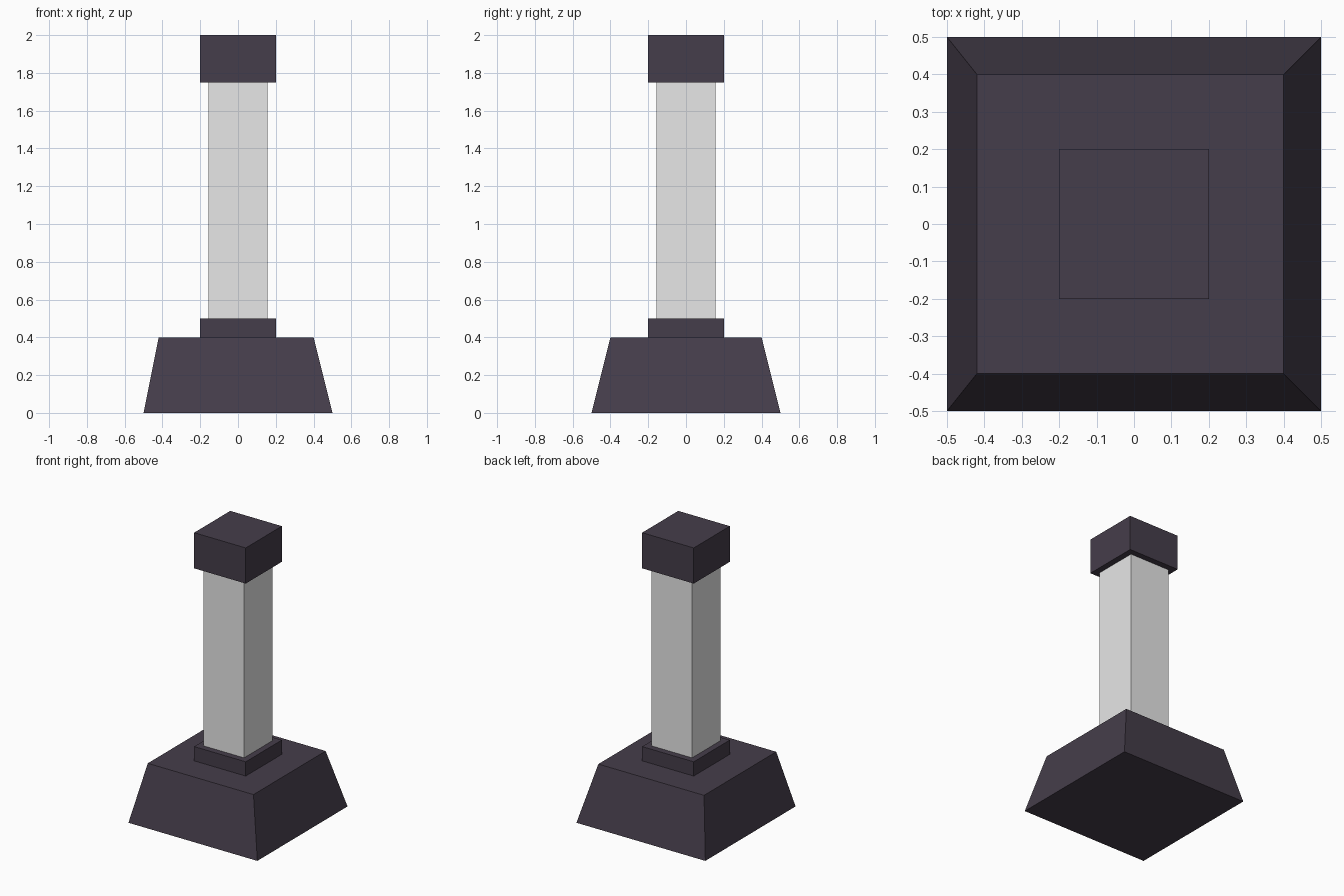
import bpy, bmesh

if "Cube" in bpy.data.objects:
    bpy.data.objects.remove(bpy.data.objects["Cube"])


def material(name, rgb):
    m = bpy.data.materials.new(name)
    m.diffuse_color = (*rgb, 1.0)
    m.use_nodes = True
    m.node_tree.nodes["Principled BSDF"].inputs["Base Color"].default_value = m.diffuse_color
    return m


dark = material("dark_purple_grey", (0.060, 0.047, 0.069))
light = material("light_grey", (0.8, 0.8, 0.8))


def block(name, mat, z0, z1, bottom, top=None):
    """Four-sided block; bottom and top are (x0, x1, y0, y1) rectangles."""
    bm = bmesh.new()
    bmesh.ops.create_cube(bm, size=1.0)
    for v in bm.verts:
        r = bottom if v.co.z < 0 else (top or bottom)
        v.co = (r[0] if v.co.x < 0 else r[1],
                r[2] if v.co.y < 0 else r[3],
                z0 if v.co.z < 0 else z1)
    mesh = bpy.data.meshes.new(name)
    bm.to_mesh(mesh)
    bm.free()
    mesh.materials.append(mat)
    obj = bpy.data.objects.new(name, mesh)
    bpy.context.collection.objects.link(obj)
    return obj


square = (-0.2, 0.2, -0.2, 0.2)

# Tapered foot, slightly uneven on its left side
block("base", dark, 0.0, 0.4, (-0.5, 0.5, -0.5, 0.5), (-0.42, 0.4, -0.4, 0.4))
# Collar, pale shaft and cap
block("collar", dark, 0.4, 0.5, square)
block("shaft", light, 0.5, 1.75, (-0.157, 0.157, -0.157, 0.157))
block("cap", dark, 1.75, 2.0, square)
